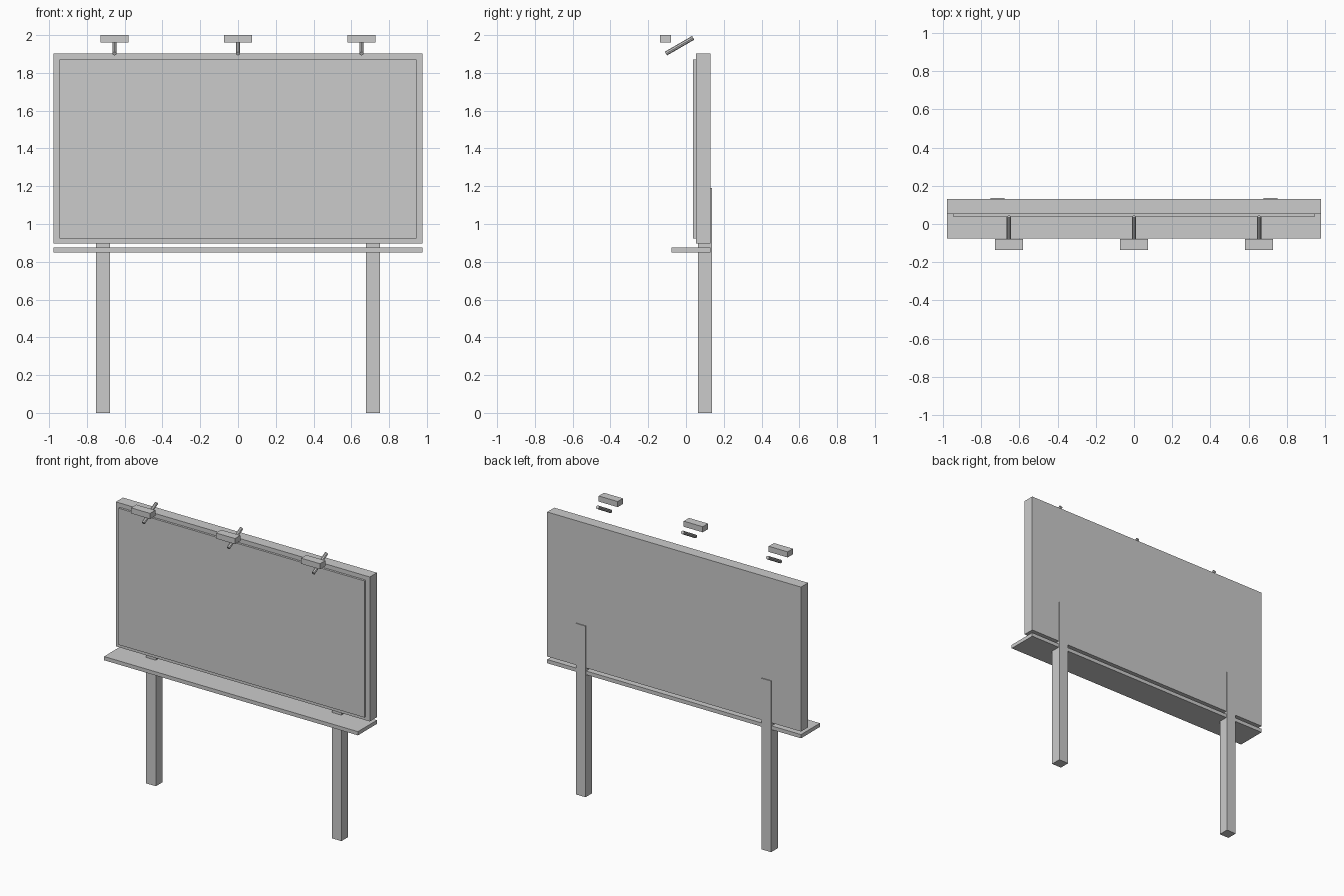
import bpy
from math import radians

if "Cube" in bpy.data.objects:
    bpy.data.objects.remove(bpy.data.objects["Cube"])


def box(name, x, y, z):
    """Box spanning the given (min, max) ranges."""
    r = (x, y, z)
    bpy.ops.mesh.primitive_cube_add(size=1, location=[(a + b) / 2 for a, b in r])
    o = bpy.context.object
    o.name = name
    o.scale = [b - a for a, b in r]
    bpy.ops.object.transform_apply(location=False, rotation=False, scale=True)
    return o


# Board and raised display face
box("board", (-0.977, 0.977), (0.053, 0.131), (0.897, 1.902))
box("display_face", (-0.946, 0.946), (0.038, 0.054), (0.922, 1.872))

# Walkway shelf under the board
box("shelf", (-0.977, 0.977), (-0.077, 0.131), (0.85, 0.876))

# Two square posts, slightly proud of the board's back
for side, s in (("left", -1), ("right", 1)):
    c = s * 0.714
    box(side + "_post", (c - 0.037, c + 0.037), (0.064, 0.137), (0, 1.19))

# Three lamps, each with a sloping arm
for side, c in (("left", -0.654), ("middle", 0), ("right", 0.654)):
    box(side + "_lamp", (c - 0.073, c + 0.073), (-0.137, -0.079), (1.961, 2.0))
    bpy.ops.mesh.primitive_cylinder_add(
        vertices=8, radius=0.0115, depth=0.167,
        location=(c, -0.034, 1.944), rotation=(radians(-60), 0, 0))
    bpy.context.object.name = side + "_lamp_arm"
